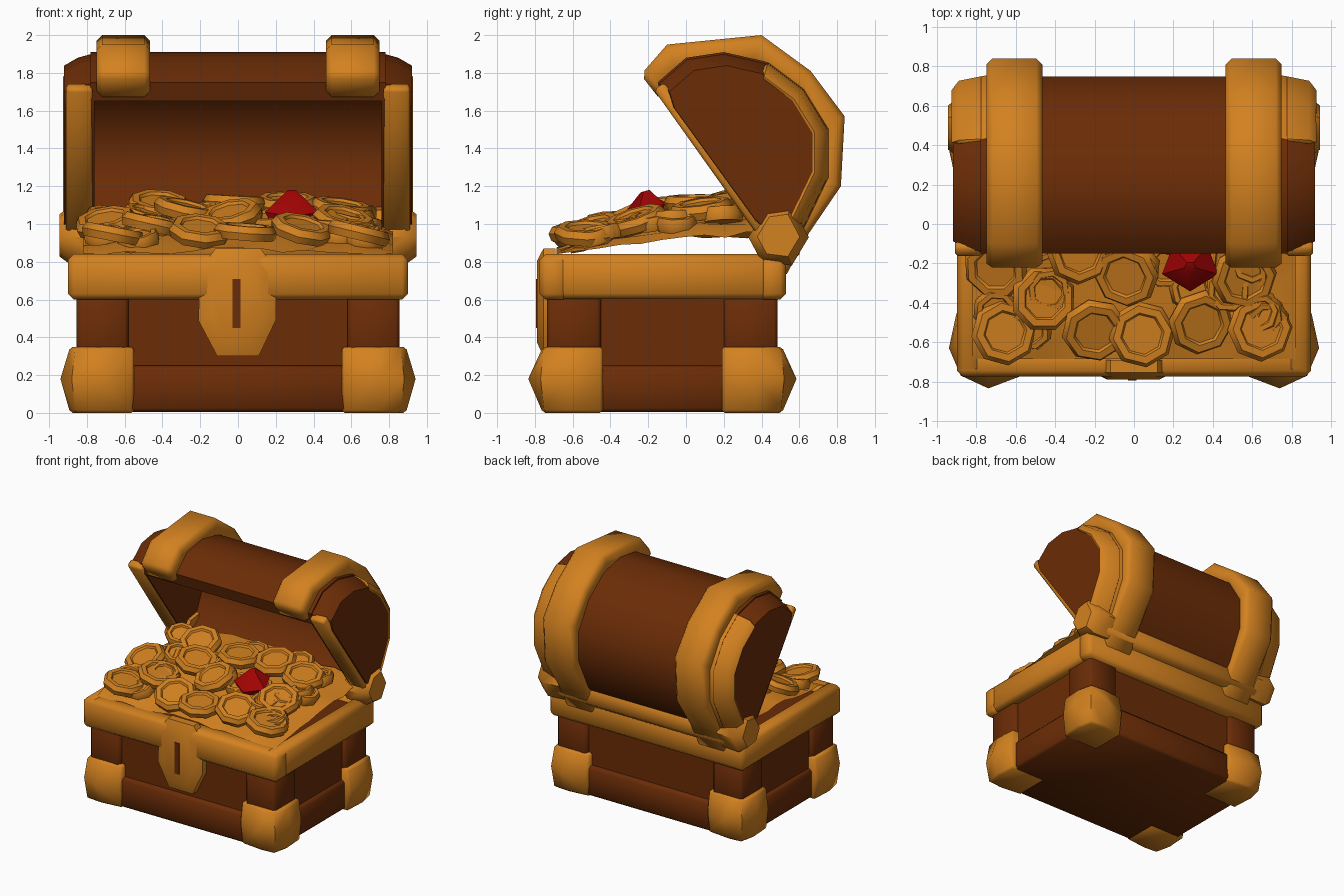
import bpy, bmesh, math, random
from mathutils import Vector, Matrix

if "Cube" in bpy.data.objects:
    bpy.data.objects.remove(bpy.data.objects["Cube"])

random.seed(4)


def material(name, rgb):
    m = bpy.data.materials.new(name)
    m.diffuse_color = (*rgb, 1)
    m.use_nodes = True
    m.node_tree.nodes["Principled BSDF"].inputs["Base Color"].default_value = m.diffuse_color
    return m


GOLD = material("gold", (0.65, 0.22, 0.014))
WOOD = material("brown wood", (0.145, 0.025, 0.002))
RED = material("ruby red", (0.36, 0.001, 0.001))


def finish(name, bm, mat, bevel=0.0, angle=50):
    """Bevel the sharp edges, make the object and smooth it by angle."""
    bmesh.ops.recalc_face_normals(bm, faces=bm.faces)
    if bevel:
        sharp = [e for e in bm.edges if len(e.link_faces) == 2
                 and e.calc_face_angle(0) > math.radians(55)]
        bmesh.ops.bevel(bm, geom=sharp, offset=bevel, segments=1,
                        affect='EDGES', clamp_overlap=True)
    me = bpy.data.meshes.new(name)
    bm.to_mesh(me)
    bm.free()
    me.materials.append(mat)
    ob = bpy.data.objects.new(name, me)
    bpy.context.collection.objects.link(ob)
    bpy.ops.object.select_all(action='DESELECT')
    ob.select_set(True)
    bpy.context.view_layer.objects.active = ob
    bpy.ops.object.shade_smooth_by_angle(angle=math.radians(angle))
    return ob


def loft(name, loops, mat, bevel=0.0, angle=50):
    """Skin a row of equal-length loops and cap both ends."""
    bm = bmesh.new()
    rows = [[bm.verts.new(p) for p in lp] for lp in loops]
    n = len(rows[0])
    for a, b in zip(rows, rows[1:]):
        for i in range(n):
            j = (i + 1) % n
            bm.faces.new((a[i], a[j], b[j], b[i]))
    bm.faces.new(rows[0])
    bm.faces.new(rows[-1][::-1])
    return finish(name, bm, mat, bevel, angle)


def box(name, x0, x1, y0, y1, z0, z1, mat, bevel=0.0):
    return loft(name, [[(x0, y0, z), (x1, y0, z), (x1, y1, z), (x0, y1, z)]
                       for z in (z0, z1)], mat, bevel)


def arch(name, outer, inner, x0, x1, mat, bevel=0.0):
    """Band with a rectangular section following a curve in the side view."""
    return loft(name, [[(x0, *o), (x1, *o), (x1, *i), (x0, *i)]
                       for o, i in zip(outer, inner)], mat, bevel)


MID = -0.125   # centre of the chest body in y
sides = ((1, "right"), (-1, "left"))

# Wooden body: recessed panels, bottom plinth, corner posts
box("body_panels", -0.82, 0.82, -0.70, 0.45, 0.01, 0.80, WOOD)
box("body_plinth", -0.85, 0.85, -0.74, 0.49, 0.005, 0.25, WOOD, 0.02)
for sx, s in sides:
    for sy, f in ((1, "front"), (-1, "back")):
        def place(x, y, z):
            return (sx * x, MID + sy * (y - MID), z)
        loft(f"corner_post_{f}_{s}", [[place(x, y, z) for x, y in (
            (0.58, -0.735), (0.855, -0.735), (0.855, -0.45), (0.58, -0.45))]
            for z in (0.2, 0.65)], WOOD, 0.02)
        # Bulging gold corner guards
        flat = [(0.55, -0.74), (0.74, -0.76), (0.86, -0.75),
                (0.89, -0.62), (0.88, -0.44), (0.55, -0.44)]
        bulge = [(0.55, -0.765), (0.74, -0.835), (0.88, -0.77),
                 (0.94, -0.63), (0.90, -0.44), (0.55, -0.44)]
        loft(f"corner_guard_{f}_{s}", [[place(x, y, z) for x, y in lp]
             for lp, z in ((flat, 0), (bulge, 0.18), (flat, 0.35))], GOLD, 0.015)

# Gold rim around the body
box("rim_front", -0.90, 0.90, -0.775, -0.62, 0.60, 0.84, GOLD, 0.03)
box("rim_back", -0.90, 0.90, 0.38, 0.53, 0.60, 0.84, GOLD, 0.03)
for sx, s in sides:
    box(f"rim_{s}", *sorted((sx * 0.77, sx * 0.90)), -0.765, 0.52, 0.602, 0.842, GOLD, 0.03)

# Lock plate with keyhole
plate = [(-0.20, 0.76), (-0.12, 0.87), (0.12, 0.87), (0.20, 0.76),
         (0.20, 0.49), (0.11, 0.30), (-0.11, 0.30), (-0.21, 0.49)]
loft("lock_plate", [[(x, -0.69, z) for x, z in plate],
                    [(x, -0.755, z) for x, z in plate],
                    [(x * 0.65, -0.79, 0.6 + (z - 0.6) * 0.75) for x, z in plate]], GOLD)
box("keyhole", -0.03, 0.012, -0.795, -0.786, 0.45, 0.71, WOOD)

# Lid: curved hollow shell (y, z points from front edge to hinge)
shell_out = [(-0.15, 1.75), (0.0, 1.88), (0.2, 1.91), (0.42, 1.86), (0.62, 1.71),
             (0.75, 1.5), (0.75, 1.25), (0.62, 0.98), (0.5, 0.86)]
shell_in = [(-0.12, 1.65), (0.02, 1.74), (0.2, 1.78), (0.36, 1.74), (0.52, 1.62),
            (0.63, 1.45), (0.63, 1.28), (0.52, 1.05), (0.38, 0.96)]
arch("lid_shell", shell_out, shell_in, -0.78, 0.78, WOOD)

band_out = [(-0.24, 1.79), (-0.1, 1.95), (0.4, 2.0), (0.66, 1.81),
            (0.84, 1.57), (0.82, 1.2), (0.65, 0.95), (0.52, 0.71)]
band_in = [(-0.13, 1.65), (-0.04, 1.8), (0.36, 1.85), (0.58, 1.7),
           (0.7, 1.5), (0.7, 1.25), (0.55, 1.03), (0.42, 0.85)]


def scaled(p, k):
    return (0.3 + (p[0] - 0.3) * k, 1.4 + (p[1] - 1.4) * k)


for sx, s in sides:
    # End wall of the lid, narrowing outwards
    wall = shell_out + [shell_in[-1], shell_in[0]]
    loft(f"lid_end_{s}", [[(sx * x, *scaled(p, k)) for p in wall]
                          for x, k in ((0.76, 0.99), (0.85, 0.94), (0.92, 0.86))], WOOD)
    # Broad gold band over the lid
    arch(f"lid_band_{s}", band_out, band_in, sx * 0.465, sx * 0.75, GOLD, 0.03)
    # Gold trim on the rear edge of the lid end
    loft(f"lid_end_trim_{s}", [[(sx * 0.73, *scaled(p, 1.02)), (sx * 0.89, *scaled(p, 0.95)),
                               (sx * 0.935, *scaled(p, 0.82)), (sx * 0.73, *scaled(p, 0.82))]
                              for p in shell_out[3:]], GOLD, 0.015)
    # Gold lip along the opening
    loft(f"lid_lip_{s}", [[(sx * 0.77, y, z), (sx * 0.91, y, z),
                           (sx * 0.91, y + 0.055, z + 0.04), (sx * 0.77, y + 0.055, z + 0.04)]
                          for y, z in ((-0.17, 1.71), (0.40, 0.91))], GOLD, 0.015)
    # Chunky hinge block
    ring = [(0.33, 0.93), (0.42, 1.08), (0.56, 1.10), (0.65, 0.93), (0.56, 0.78), (0.40, 0.80)]
    loft(f"hinge_{s}", [[(sx * x, 0.49 + (y - 0.49) * k, 0.94 + (z - 0.94) * k) for y, z in ring]
                        for x, k in ((0.73, 0.95), (0.88, 1.0), (0.945, 0.7))], GOLD)
box("lid_back_strip", -0.80, 0.80, 0.40, 0.60, 0.80, 0.98, GOLD, 0.04)


# Treasure mound
def mound_z(x, y):
    rise = 0.20 * min(1, max(0, (y + 0.72) / 0.7))
    return 0.87 + rise * (1 - 0.6 * abs(x / 0.85) ** 3)


bm = bmesh.new()
bmesh.ops.create_grid(bm, x_segments=14, y_segments=10, size=1)
for v in bm.verts:
    v.co.x *= 0.82
    v.co.y = MID + v.co.y * 0.56
    v.co.z = mound_z(v.co.x, v.co.y) - 0.02 + random.uniform(-0.02, 0.02)
finish("treasure_mound", bm, GOLD)


# Coins with a low raised rim
def coin(name, x, y, r, lift):
    tilt = (Matrix.Rotation(random.uniform(0.0, 0.4), 4, 'X')
            @ Matrix.Rotation(random.uniform(-0.28, 0.28), 4, 'Y')
            @ Matrix.Rotation(random.uniform(0, 3), 4, 'Z'))
    mat = Matrix.Translation((x, y, mound_z(x, y) + lift)) @ tilt
    rings = ((r * 0.92, -0.04), (r, 0.0), (r * 0.88, 0.035), (r * 0.66, 0.035), (r * 0.6, 0.02))
    loft(name, [[mat @ Vector((q * math.cos(a * math.pi / 4), q * math.sin(a * math.pi / 4), h))
                 for a in range(8)] for q, h in rings], GOLD, 0, 45)


big = [(-0.46, -0.38), (-0.20, -0.54), (0.04, -0.56), (0.34, -0.50), (0.64, -0.53),
       (-0.04, -0.26), (0.56, -0.27), (-0.70, -0.22), (-0.28, -0.14), (0.26, 0.12),
       (-0.02, 0.05), (-0.42, 0.10), (0.55, 0.08), (-0.66, -0.55)]
for i, (x, y) in enumerate(big):
    coin(f"coin_{i + 1}", x, y, 0.17, 0.045)
for i in range(24):
    coin(f"small_coin_{i + 1}", random.uniform(-0.72, 0.72), random.uniform(-0.6, 0.28),
         0.12, random.uniform(0.0, 0.03))

# Ruby on top of the pile, tilted towards the front
loft("ruby", [[(0.285 + r * math.sin(a * math.tau / 5 + math.pi),
                -0.215 + 0.85 * r * math.cos(a * math.tau / 5 + math.pi),
                z + 0.25 * r * math.cos(a * math.tau / 5 + math.pi)) for a in range(5)]
              for r, z in ((0.09, 0.97), (0.15, 1.075), (0.03, 1.175))], RED, 0, 45)
